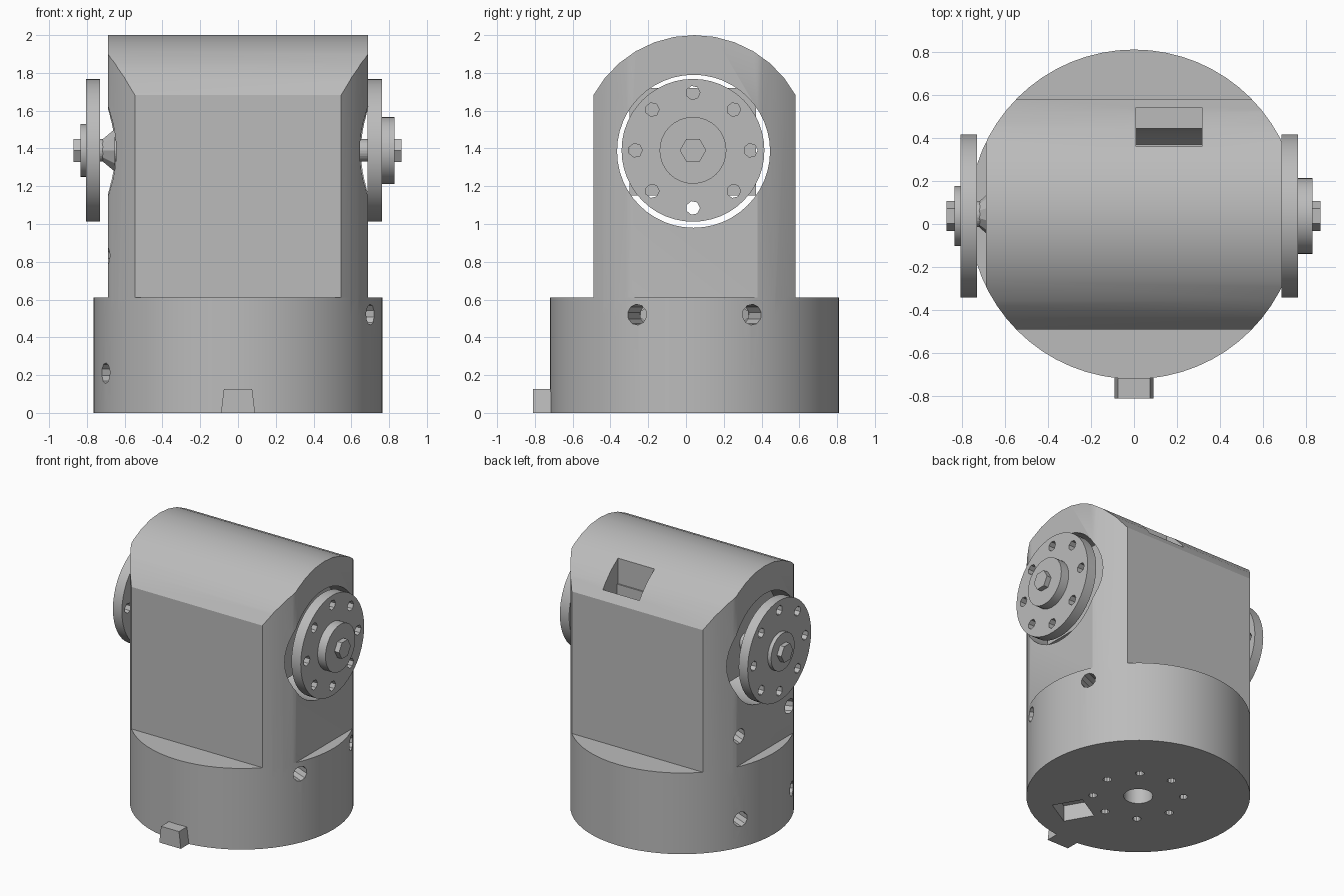
import bpy, bmesh, math
from mathutils import Matrix, Vector

cube = bpy.data.objects.get("Cube")
if cube:
    bpy.data.objects.remove(cube, do_unlink=True)

grey = bpy.data.materials.new("plain grey")
grey.use_nodes = True
GREY = (0.5, 0.5, 0.5, 1)
grey.diffuse_color = GREY
grey.node_tree.nodes["Principled BSDF"].inputs["Base Color"].default_value = GREY

CY = 0.045          # axis of the round base
PIVOT = 1.39        # height of the joint axis
R = 0.765
X, Z = Vector((1, 0, 0)), Vector((0, 0, 1))


def finish(name, bm):
    bmesh.ops.recalc_face_normals(bm, faces=bm.faces)
    mesh = bpy.data.meshes.new(name)
    bm.to_mesh(mesh)
    bm.free()
    obj = bpy.data.objects.new(name, mesh)
    bpy.context.collection.objects.link(obj)
    mesh.materials.append(grey)
    return obj


def rod(name, start, end, r1, r2=None, sides=48, turn=0):
    """Cylinder or cone between two points."""
    start, end = Vector(start), Vector(end)
    axis = end - start
    bm = bmesh.new()
    rot = Z.rotation_difference(axis).to_matrix().to_4x4()
    m = Matrix.Translation((start + end) / 2) @ rot @ Matrix.Rotation(turn, 4, 'Z')
    bmesh.ops.create_cone(bm, cap_ends=True, segments=sides, radius1=r1,
                          radius2=r1 if r2 is None else r2, depth=axis.length, matrix=m)
    return finish(name, bm)


def box(name, lo, hi, turn=0):
    lo, hi = Vector(lo), Vector(hi)
    bm = bmesh.new()
    m = Matrix.Translation((lo + hi) / 2) @ Matrix.Rotation(turn, 4, 'Z') @ Matrix.Diagonal((*(hi - lo), 1))
    bmesh.ops.create_cube(bm, size=1, matrix=m)
    return finish(name, bm)


def extrude(name, points, step):
    bm = bmesh.new()
    face = bm.faces.new([bm.verts.new(p) for p in points])
    geom = bmesh.ops.extrude_face_region(bm, geom=[face])["geom"]
    bmesh.ops.translate(bm, vec=step, verts=[v for v in geom if isinstance(v, bmesh.types.BMVert)])
    return finish(name, bm)


def combine(obj, tool, how):
    """Apply a boolean and drop the tool."""
    mod = obj.modifiers.new(how, 'BOOLEAN')
    mod.operation, mod.solver, mod.object = how, 'EXACT', tool
    bpy.context.view_layer.objects.active = obj
    bpy.ops.object.modifier_apply(modifier=mod.name)
    bpy.data.objects.remove(tool, do_unlink=True)


def smooth(obj, angle=30):
    bpy.ops.object.select_all(action='DESELECT')
    obj.select_set(True)
    bpy.context.view_layer.objects.active = obj
    bpy.ops.object.shade_smooth_by_angle(angle=math.radians(angle))


# Upper housing: arched slab trimmed by the round column and flat cheeks
half, arch = 0.535, 0.61
a0 = math.acos(half / arch)
profile = [(-0.687, CY + half, 0.5)]
for i in range(13):
    a = a0 + (math.pi - 2 * a0) * i / 12
    profile.append((-0.687, CY + arch * math.cos(a), PIVOT + arch * math.sin(a)))
profile.append((-0.687, CY - half, 0.5))
body = extrude("housing", profile, X * 1.374)
combine(body, rod("column", (0, CY, 0.4), (0, CY, 2.1), R, sides=64), 'INTERSECT')

# Round base
combine(body, rod("base", (0, CY, 0), (0, CY, 0.612), R, sides=64), 'UNION')

# Joint bore and top window
combine(body, rod("bore", (-1, 0.04, 1.385), (1, 0.04, 1.385), 0.405), 'DIFFERENCE')
combine(body, box("window", (0.01, 0.36, 1.4), (0.315, 0.54, 2.1)), 'DIFFERENCE')

# Screw holes around the sides
for side, z in ((1, 0.52), (-1, 0.21), (-1, 0.83)):
    for dy in (-0.305, 0.305):
        d = Vector((side * 0.702, dy, 0)).normalized()
        c = Vector((0, CY, z))
        combine(body, rod("screw_hole", c + d * 0.6, c + d * 0.9, 0.055, sides=10), 'DIFFERENCE')
        rod("side_screw", c + d * 0.59, c + d * 0.65, 0.035, sides=6)

# Underside: centre hole, bolt circle and recess
combine(body, rod("centre_hole", (0, CY, -0.1), (0, CY, 0.3), 0.1, sides=24), 'DIFFERENCE')
for i in range(8):
    a = math.radians(7 + 45 * i)
    p = Vector((0.31 * math.cos(a), CY + 0.31 * math.sin(a), -0.1))
    combine(body, rod("bolt_hole", p, p + Z * 0.25, 0.03, sides=10), 'DIFFERENCE')
combine(body, box("recess", (0.1, -0.5, -0.1), (0.33, -0.28, 0.12), math.radians(30)), 'DIFFERENCE')
smooth(body)

# Front locating tab
extrude("front_tab", [(-0.09, -0.81, 0), (0.09, -0.81, 0), (0.075, -0.81, 0.126),
                      (-0.075, -0.81, 0.126)], Vector((0, 0.11, 0)))

# Motor inside the bore
box("motor_block", (-0.52, -0.3, 1.15), (0.52, 0.37, 1.72))
rod("motor_shaft", (-0.75, CY, PIVOT), (0.7, CY, PIVOT), 0.06, sides=24)
rod("shaft_collar", (-0.65, CY, PIVOT), (-0.73, CY, PIVOT), 0.12, 0.05, sides=10)

# Output discs with bolt circles, bosses and hexagon bolts
for side, name, inner, outer, boss, boss_r, tip in (
        (1, "left", 0.685, 0.762, 0.828, 0.177, 0.866),
        (-1, "right", 0.73, 0.805, 0.834, 0.14, 0.87)):
    def at(x, y=0, z=0):
        return (side * x, CY - 0.008 + y, PIVOT + z)
    disc = rod(name + "_disc", at(inner), at(outer), 0.378)
    for i in range(8):
        a = math.pi * i / 4
        y, z = 0.305 * math.cos(a), 0.305 * math.sin(a)
        combine(disc, rod("disc_hole", at(inner - 0.1, y, z), at(outer + 0.1, y, z), 0.037, sides=7),
                'DIFFERENCE')
    smooth(disc)
    smooth(rod(name + "_boss", at(outer - 0.01), at(boss), boss_r, sides=32))
    rod(name + "_bolt", at(boss - 0.01), at(tip), 0.07, sides=6)
